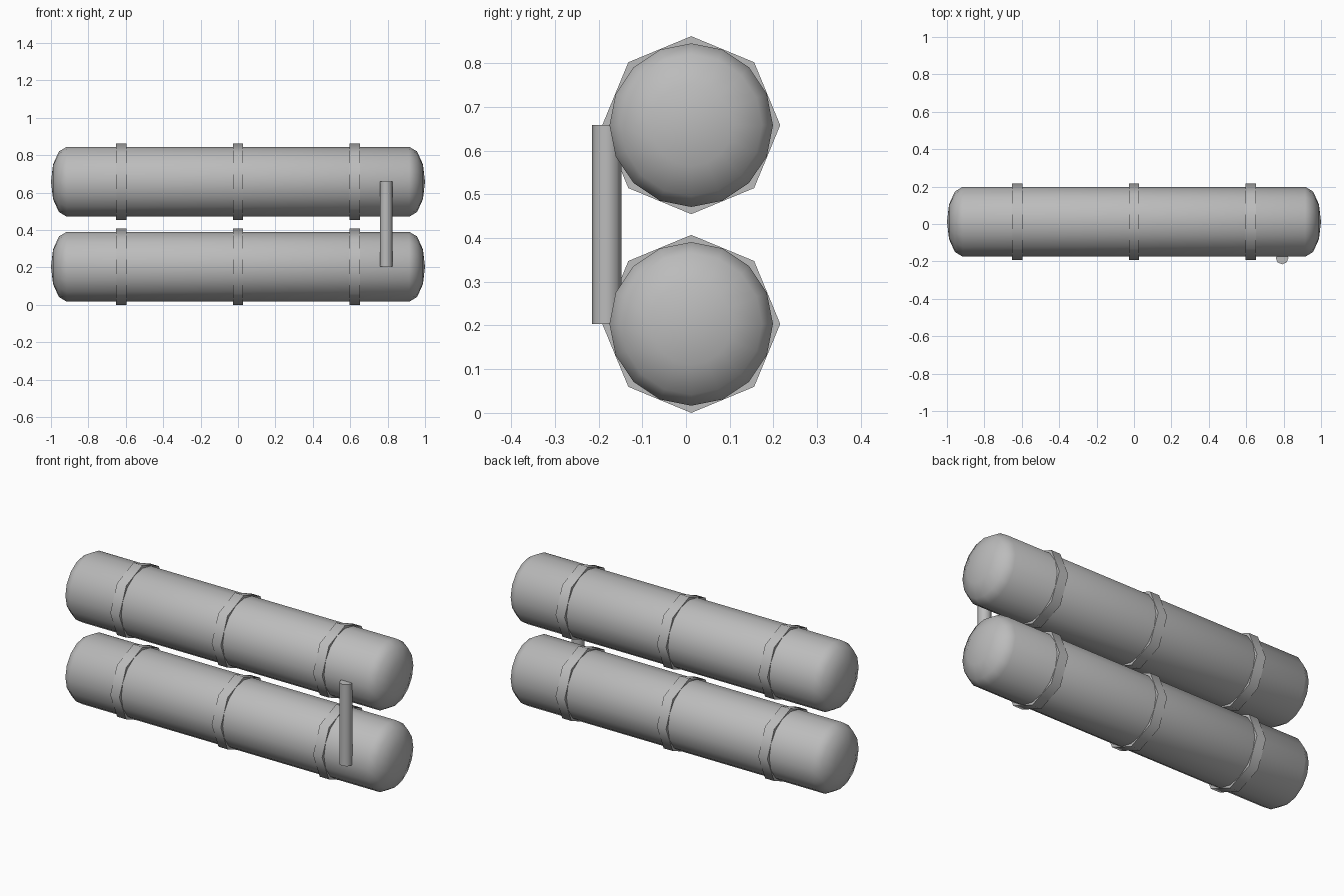
import bpy
import bmesh
from math import sin, cos, pi

cube = bpy.data.objects.get("Cube")
if cube:
    bpy.data.objects.remove(cube, do_unlink=True)

grey = bpy.data.materials.new("plain grey")
grey.use_nodes = True
COLOUR = (0.5, 0.5, 0.5, 1)
grey.diffuse_color = COLOUR
grey.node_tree.nodes["Principled BSDF"].inputs["Base Color"].default_value = COLOUR

TANK_Y = 0.012
HEIGHTS = {"lower": 0.2035, "upper": 0.658}
TANK_R, BAND_R = 0.187, 0.2035


def lathe(name, profile, sides, location, axis, smooth_angle):
    """Turn (along, radius) points around the x or z axis; zero radius makes a pole."""
    bm = bmesh.new()
    rings = []
    for along, radius in profile:
        ring = []
        for i in range(sides if radius else 1):
            a = 2 * pi * i / sides
            u, v = radius * cos(a), radius * sin(a)
            ring.append(bm.verts.new((along, u, v) if axis == "x" else (u, v, along)))
        rings.append(ring)
    for a, b in zip(rings, rings[1:]):
        for i in range(sides):
            j = (i + 1) % sides
            corners = [a[i % len(a)], a[j % len(a)], b[j % len(b)], b[i % len(b)]]
            bm.faces.new(list(dict.fromkeys(corners)))
    for ring in (rings[0], rings[-1]):
        if len(ring) > 1:
            bm.faces.new(ring)
    bmesh.ops.recalc_face_normals(bm, faces=bm.faces)
    mesh = bpy.data.meshes.new(name)
    bm.to_mesh(mesh)
    bm.free()
    mesh.materials.append(grey)
    obj = bpy.data.objects.new(name, mesh)
    obj.location = location
    bpy.context.collection.objects.link(obj)
    bpy.ops.object.select_all(action="DESELECT")
    obj.select_set(True)
    bpy.context.view_layer.objects.active = obj
    bpy.ops.object.shade_smooth_by_angle(angle=smooth_angle)
    return obj


# Tank outline: straight barrel with flattened round ends
dome = [(0.915 + 0.085 * sin(a), TANK_R * cos(a)) for a in (0, pi / 6, pi / 3)]
dome.append((1, 0))
tank_profile = [(-x, r) for x, r in reversed(dome)] + dome

for level, z in HEIGHTS.items():
    lathe(level + "_tank", tank_profile, 16, (0, TANK_Y, z), "x", 1.0)
    # Eight-sided straps
    for place, x in (("right", -0.624), ("middle", 0), ("left", 0.624)):
        lathe(f"{level}_{place}_strap", [(-0.028, BAND_R), (0.028, BAND_R)], 8,
              (x, TANK_Y, z), "x", 1.0)

# Upright pipe joining the tanks
lathe("connecting_pipe", [(HEIGHTS["lower"], 0.034), (HEIGHTS["upper"], 0.034)], 8,
      (0.792, -0.1815, 0), "z", 1.0)
